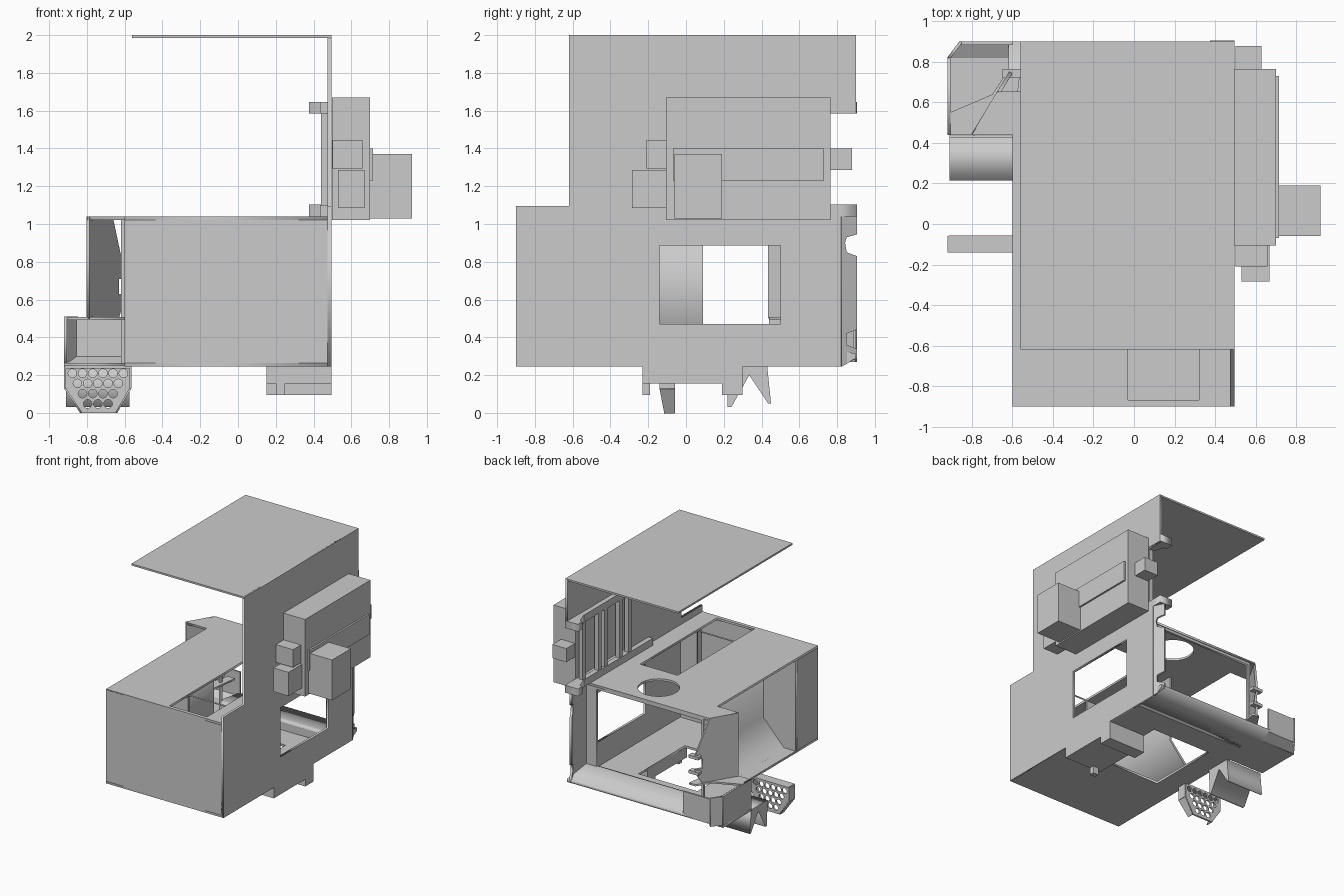
import bpy, math
from mathutils import Matrix, Vector

if "Cube" in bpy.data.objects:
    bpy.data.objects.remove(bpy.data.objects["Cube"])

T = 0.018  # sheet thickness


def box(name, x0, x1, y0, y1, z0, z1):
    bpy.ops.mesh.primitive_cube_add(size=1, location=((x0 + x1) / 2, (y0 + y1) / 2, (z0 + z1) / 2))
    o = bpy.context.object
    o.name = name
    o.scale = (x1 - x0, y1 - y0, z1 - z0)
    return o


def rect(u0, u1, v0, v1):
    return [(u0, v0), (u1, v0), (u1, v1), (u0, v1)]


def circle(u, v, r, n=24):
    return [(u + r * math.cos(i * math.tau / n), v + r * math.sin(i * math.tau / n)) for i in range(n)]


def sheet(name, loops, t, origin, u, v):
    """Flat plate: first loop is the outline, others are holes; centred on its thickness."""
    cu = bpy.data.curves.new(name, 'CURVE')
    cu.dimensions, cu.fill_mode, cu.extrude = '2D', 'BOTH', t / 2
    for loop in loops:
        s = cu.splines.new('POLY')
        s.points.add(len(loop) - 1)
        for p, (a, b) in zip(s.points, loop):
            p.co = (a, b, 0, 1)
        s.use_cyclic_u = True
    tmp = bpy.data.objects.new(name + "_curve", cu)
    bpy.context.collection.objects.link(tmp)
    dg = bpy.context.evaluated_depsgraph_get()
    me = bpy.data.meshes.new_from_object(tmp.evaluated_get(dg))
    bpy.data.objects.remove(tmp)
    o = bpy.data.objects.new(name, me)
    bpy.context.collection.objects.link(o)
    u, v = Vector(u).normalized(), Vector(v).normalized()
    o.matrix_world = Matrix.Translation(origin) @ Matrix((u, v, u.cross(v))).transposed().to_4x4()
    return o


def sheet_x(name, loops, x0, x1):      # loops in (y, z)
    return sheet(name, loops, x1 - x0, ((x0 + x1) / 2, 0, 0), (0, 1, 0), (0, 0, 1))


def sheet_y(name, loops, y0, y1):      # loops in (x, z)
    return sheet(name, loops, y1 - y0, (0, (y0 + y1) / 2, 0), (1, 0, 0), (0, 0, 1))


def sheet_z(name, loops, z0, z1):      # loops in (x, y)
    return sheet(name, loops, z1 - z0, (0, 0, (z0 + z1) / 2), (1, 0, 0), (0, 1, 0))


# Roof and tall right wall with window and rear notch
box("roof", -.56, .495, -.62, .9, 1.985, 2)
sheet_x("right_wall", [
    [(-.9, .245), (.82, .245), (.82, 1.1), (.1, 1.1), (.1, 1.585), (.9, 1.585),
     (.9, 2), (-.62, 2), (-.62, 1.095), (-.9, 1.095)],
    rect(-.14, .5, .47, .885)], .475, .495)

# Angled rear edge of the right wall, with latch notches
sheet("right_rear_edge", [[(0, .245), (.09, .29), (.09, .34), (.03, .36), (.03, .42), (.09, .44),
                           (.09, .83), (.03, .85), (.02, .9), (.03, .93), (.09, .945),
                           (.09, 1.04), (0, 1.04)]],
      T, (.486, .82, 0), (-.04, .08, 0), (0, 0, 1))

# Deck with long slot and round hatch
sheet_z("deck", [
    [(-.6, -.9), (.485, -.9), (.485, .655), (-.67, .655), (-.8, .44), (-.6, .44)],
    rect(-.03, .32, -.87, .155), circle(-.04, .42, .16, 32)], 1.022, 1.04)

# Floor, front wall, bulkhead, left front wall
sheet_z("floor", [rect(-.6, .485, -.9, .82), rect(-.4, .15, -.2, .42)], .245, .263)
box("front_wall", -.6, .485, -.9, -.882, .245, 1.04)
sheet_y("bulkhead", [rect(-.6, .485, .25, 1.03), rect(-.03, .32, .3, 1.028)], -.62, -.602)
box("left_front_wall", -.6, -.582, -.9, -.6, .245, 1.04)

# Recessed left panel with sloping foot
sheet_y("left_recess", [[(-.6, .25), (-.49, .265), (-.3, .47), (-.3, 1.03), (-.285, 1.03),
                         (-.285, .46), (-.47, .25)]], -.61, .09)

# Rear opening frame and slanted sill
sheet_y("rear_frame", [rect(-.62, .475, .25, 1.03), rect(-.6, .38, .33, 1.0)], .63, .65)
sheet_x("rear_sill", [[(.63, .245), (.82, .245), (.9, .29), (.9, .315), (.65, .35), (.63, .35)]], -.62, .48)

# Rear left corner tray
sheet_z("corner_floor", [[(-.92, .44), (-.6, .44), (-.6, .82), (-.92, .82)]], .245, .263)
sheet_x("corner_side", [[(.44, .255), (.82, .245), (.82, .51), (.44, .51)]], -.92, -.905)
sheet("corner_chamfer", [rect(0, .1, .27, .51)], .015, (-.914, .82, 0), (.06, .08, 0), (0, 0, 1))
box("corner_back", -.86, -.6, .885, .9, .29, .5)
sheet("corner_under", [[(-.92, 0), (-.6, 0), (-.6, .09), (-.86, .09)]], .014,
      (0, .82, .253), (1, 0, 0), (0, .08, .045))
sheet_z("corner_top", [[(-.8, .44), (-.6, .44), (-.56, .76), (-.62, .76), (-.7, .64), (-.91, .55), (-.91, .44)]],
        .492, .507)

# Slanted left pillar with notch and clamps
pillar_len = math.hypot(.2, .33)
sheet("left_pillar", [[(a * pillar_len, z) for a, z in
                       [(0, .5), (.78, .5), (.94, .6), (.94, .63), (.78, .63), (.78, .71), (.94, .71),
                        (.94, .74), (.62, 1.04), (0, 1.04)]]],
      T, (-.795, .44, 0), (.2, .33, 0), (0, 0, 1))
for i, z in enumerate((.59, .72)):
    box(f"pillar_clamp_{i}", -.65, -.56, .72, .765, z, z + .025)

# Side housing on the right with attached boxes
box("side_housing", .497, .7, -.105, .765, 1.02, 1.67)
box("housing_ledge", .7, .715, -.07, .73, 1.23, 1.4)
box("housing_large_box", .7, .92, -.06, .19, 1.03, 1.37)
box("housing_front_upper", .5, .66, -.21, -.105, 1.295, 1.445)
box("housing_front_lower", .53, .67, -.285, -.105, 1.085, 1.285)
box("housing_rear_box", .5, .63, .765, .88, 1.285, 1.4)

# Inner rails, end brackets and bars
for i, (z, y) in enumerate(((1.04, -.18), (1.585, .05))):
    box(f"inner_rail_{i}", .435, .48, y, .84, z, z + .06)
    sheet_z(f"rail_bracket_{i}", [[(.435, .74), (.495, .74), (.495, .905), (.375, .905), (.375, .84), (.4, .84)]],
            z, z + .062)
for i, y in enumerate((.1, .22, .42, .5, .71)):
    box(f"inner_bar_{i}", .44, .475, y, y + .04, 1.09, 1.6)

# Right step under the floor
box("step_plate", .15, .495, -.23, .3, .155, .246)
box("step_rear", .15, .495, .19, .3, .095, .155)
box("step_front_peg", .2, .25, -.23, -.19, .095, .155)

# Twin-pronged bracket on the left
sheet_x("left_claw", [[(.215, .246), (.22, .03), (.24, .03), (.335, .2), (.435, .05),
                       (.45, .05), (.43, .246)]], -.91, -.575)

# Perforated left plate, slightly tilted, with side and top flanges
holes = [circle(-.742 + (i - (n - 1) / 2) * .054, .21 - row * .054, .023, 12)
         for row, n in enumerate((6, 5, 4, 3)) for i in range(n)]
plate = [(-.915, .245), (-.57, .245), (-.57, .13), (-.645, 0), (-.83, 0), (-.915, .13)]
sheet("perforated_plate", [plate] + holes, .014, (0, -.064, 0), (1, 0, 0), (0, 0, 1))
box("plate_top_flange", -.915, -.57, -.14, -.057, .235, .25)
for side, (a, b) in enumerate(((plate[5], plate[4]), (plate[2], plate[3]))):
    d = Vector((b[0] - a[0], 0, b[1] - a[1]))
    sheet(f"plate_side_flange_{side}", [[(0, -.14), (d.length, -.115), (d.length, -.06), (0, -.06)]],
          .01, (a[0], 0, a[1]), d, (0, 1, 0))
    box(f"plate_upright_{side}", a[0] - .005, a[0] + .005, -.14, -.06, .13, .245)
